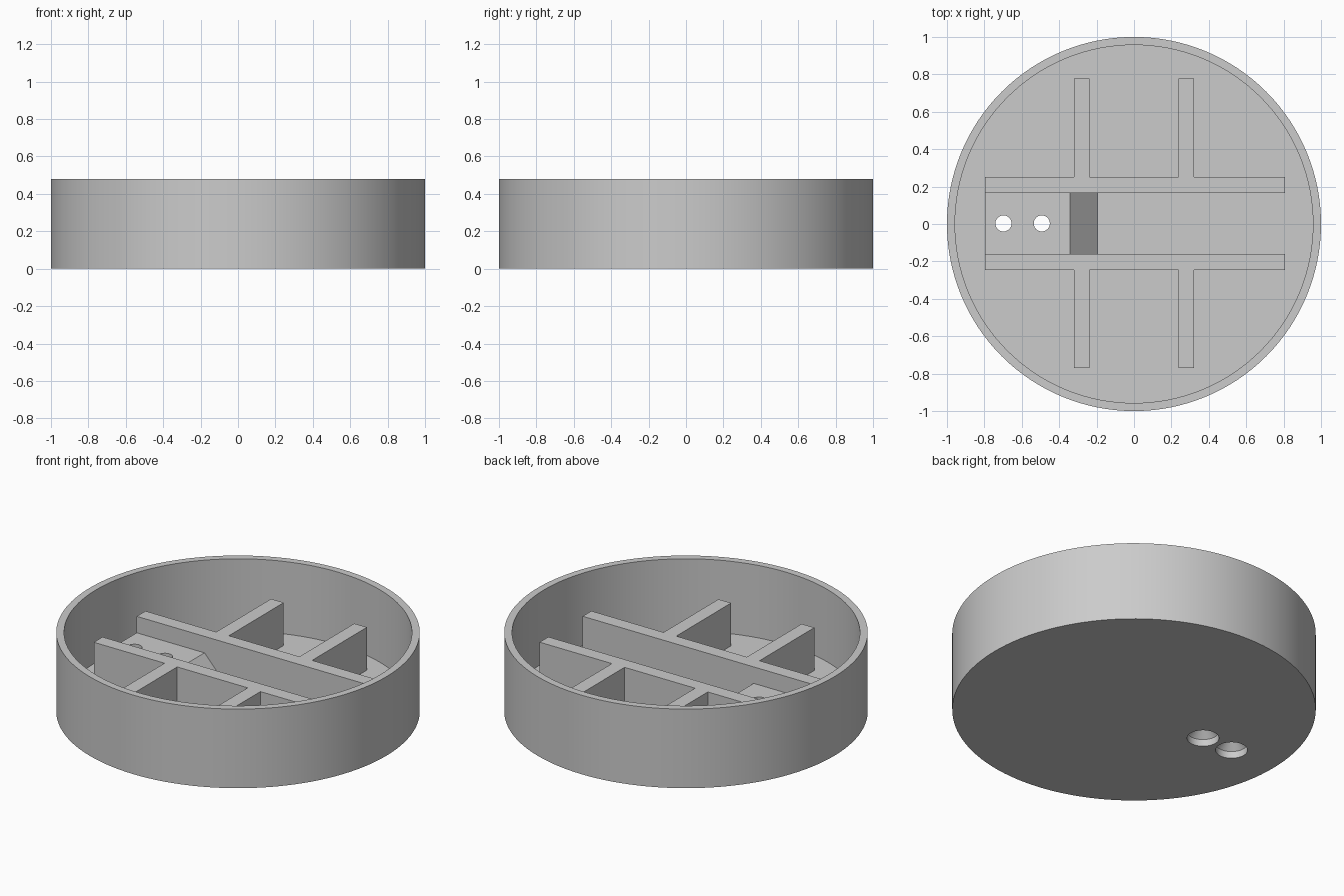
import bpy, bmesh, math
from mathutils import Vector

if "Cube" in bpy.data.objects:
    bpy.data.objects.remove(bpy.data.objects["Cube"], do_unlink=True)

grey = bpy.data.materials.new("light grey plastic")
grey.use_nodes = True
grey.diffuse_color = (0.6, 0.6, 0.6, 1)
grey.node_tree.nodes["Principled BSDF"].inputs["Base Color"].default_value = (0.6, 0.6, 0.6, 1)

FLOOR, RIB_TOP, MOUNT_TOP = 0.04, 0.30, 0.20
OFF = 0.003  # small shift of the inner frame towards the back


def finish(bm, name):
    bmesh.ops.recalc_face_normals(bm, faces=bm.faces)
    mesh = bpy.data.meshes.new(name)
    bm.to_mesh(mesh)
    bm.free()
    mesh.materials.append(grey)
    ob = bpy.data.objects.new(name, mesh)
    bpy.context.scene.collection.objects.link(ob)
    return ob


def lathe(name, profile, steps, x=0, y=0):
    bm = bmesh.new()
    vs = [bm.verts.new((r, 0, z)) for r, z in profile]
    es = [bm.edges.new(pair) for pair in zip(vs, vs[1:])]
    bmesh.ops.spin(bm, geom=vs + es, cent=(0, 0, 0), axis=(0, 0, 1),
                   angle=2 * math.pi, steps=steps)
    bmesh.ops.remove_doubles(bm, verts=bm.verts, dist=0.0001)
    bmesh.ops.translate(bm, verts=bm.verts, vec=(x, y, 0))
    return finish(bm, name)


def prism(name, outline, depth):
    """Closed outline of 3D points, extruded along a vector."""
    bm = bmesh.new()
    face = bm.faces.new([bm.verts.new(p) for p in outline])
    ext = bmesh.ops.extrude_face_region(bm, geom=[face], use_keep_orig=True)
    moved = [v for v in ext["geom"] if isinstance(v, bmesh.types.BMVert)]
    bmesh.ops.translate(bm, verts=moved, vec=Vector(depth))
    return finish(bm, name)


def box(name, x0, x1, y0, y1):
    base = [(x0, y0, FLOOR), (x1, y0, FLOOR), (x1, y1, FLOOR), (x0, y1, FLOOR)]
    return prism(name, base, (0, 0, RIB_TOP - FLOOR))


# Round open dish
dish = lathe("dish", [(0, 0), (1, 0), (1, 0.48), (0.957, 0.48),
                      (0.957, FLOOR), (0, FLOOR)], 128)

# Long rails and cross ribs, mirrored front to back
for side, sy in (("front", -1), ("back", 1)):
    y0, y1, y2 = (sorted((sy * a + OFF, sy * b + OFF))
                  for a, b in ((0.164, 0.248), (0.248, 0.774), (0, 0)))
    box(side + "_rail", -0.797, 0.807, *y0)
    for end, sx in (("right", -1), ("left", 1)):
        box(f"{side}_{end}_rib", *sorted((sx * 0.237, sx * 0.322)), *y1)

# Raised screw mount with a ramp at its inner end
y = -0.164 + OFF
mount = prism("screw_mount", [(-0.797, y, FLOOR), (-0.195, y, FLOOR),
                              (-0.342, y, MOUNT_TOP), (-0.797, y, MOUNT_TOP)],
              (0, 0.328, 0))

# Countersunk screw holes through mount and floor
for x in (-0.698, -0.493):
    cutter = lathe("hole_cutter", [(0, -0.02), (0.088, -0.02), (0.088, 0.042),
                                   (0.043, 0.087), (0.043, 0.3), (0, 0.3)], 40, x, OFF)
    cutter.hide_render = True
    for target in (dish, mount):
        mod = target.modifiers.new("screw_hole", "BOOLEAN")
        mod.operation = "DIFFERENCE"
        mod.solver = "EXACT"
        mod.object = cutter
        bpy.context.view_layer.objects.active = target
        bpy.ops.object.modifier_apply(modifier=mod.name)
    bpy.data.objects.remove(cutter, do_unlink=True)

# Smooth round walls, crisp edges
for ob in (dish, mount):
    bpy.ops.object.select_all(action="DESELECT")
    ob.select_set(True)
    bpy.context.view_layer.objects.active = ob
    bpy.ops.object.shade_smooth_by_angle(angle=math.radians(30))
